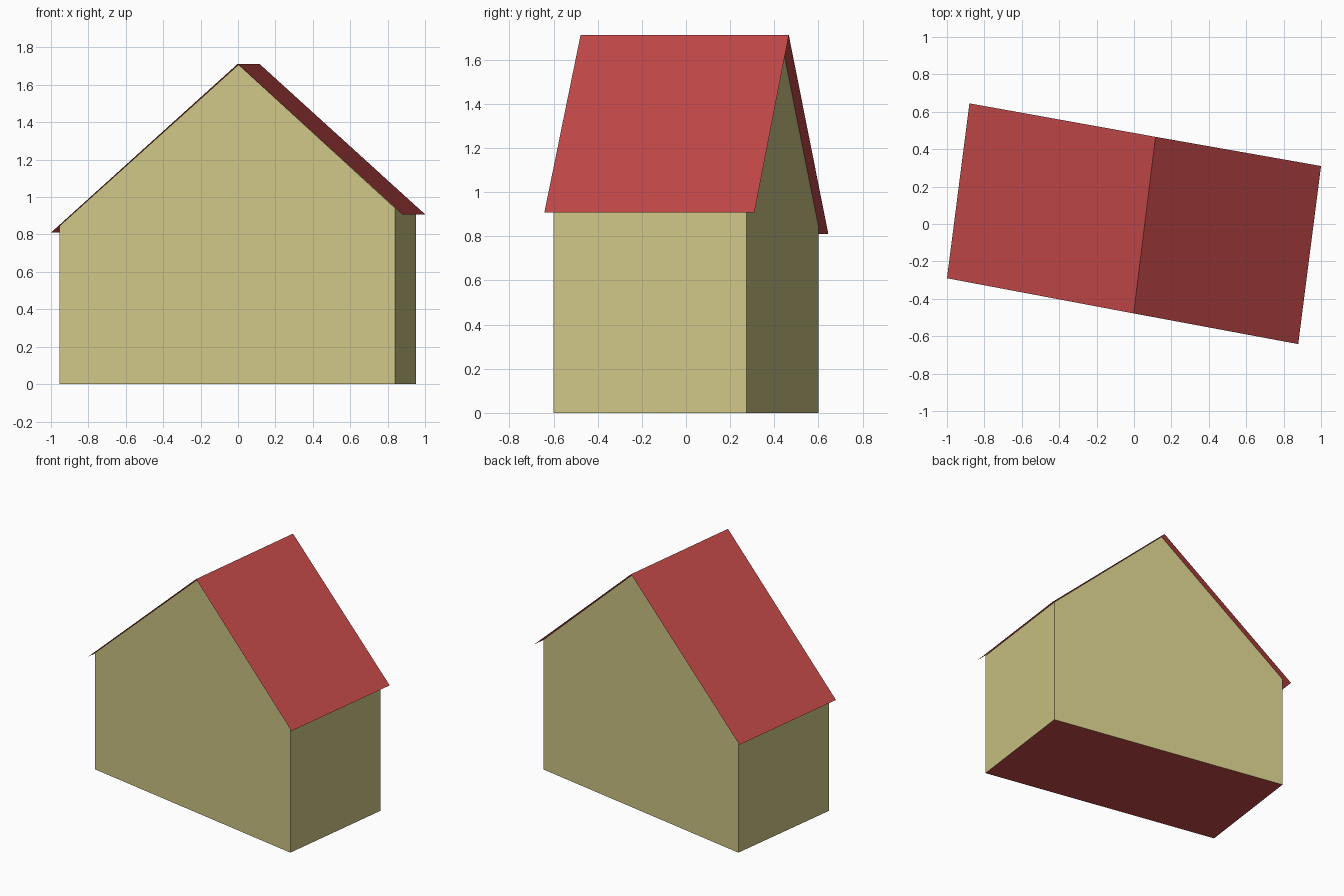
import bpy
import bmesh

cube = bpy.data.objects.get("Cube")
if cube:
    bpy.data.objects.remove(cube, do_unlink=True)


def make_material(name, rgb):
    mat = bpy.data.materials.new(name)
    mat.use_nodes = True
    color = (*rgb, 1.0)
    mat.diffuse_color = color
    mat.node_tree.nodes["Principled BSDF"].inputs["Base Color"].default_value = color
    return mat


def make_part(name, mat, build):
    """Fill a bmesh with build(bm) and link it as one flat-shaded object."""
    bm = bmesh.new()
    build(bm)
    mesh = bpy.data.meshes.new(name)
    bm.to_mesh(mesh)
    bm.free()
    mesh.materials.append(mat)
    obj = bpy.data.objects.new(name, mesh)
    bpy.context.collection.objects.link(obj)
    return obj


def strip(bm, front, back):
    """Join a front and a back profile with quads; return both vertex rows."""
    f = [bm.verts.new(p) for p in front]
    b = [bm.verts.new(p) for p in back]
    for i in range(len(f) - 1):
        bm.faces.new((f[i], f[i + 1], b[i + 1], b[i]))
    return f, b


wall_mat = make_material("khaki wall", (0.62, 0.565, 0.24))
roof_mat = make_material("red roof", (0.55, 0.065, 0.065))

# Skewed footprint and heights of the eaves and ridge
front_right, front_left = (-0.955, -0.275), (0.84, -0.60)
back_right, back_left = (-0.84, 0.60), (0.952, 0.275)
right_top, left_top, ridge = 0.845, 0.94, 1.708


# Walls: two gables and two side walls, open under the roof
def build_walls(bm):
    rows = []
    for r, l, peak in ((front_right, front_left, (0.003, -0.448)),
                       (back_right, back_left, (0.111, 0.428))):
        outline = [(*r, 0), (*l, 0), (*l, left_top), (*peak, ridge), (*r, right_top)]
        rows.append([bm.verts.new(p) for p in outline])
    f, b = rows
    bm.faces.new(f)
    bm.faces.new(b[::-1])
    bm.faces.new((f[1], b[1], b[2], f[2]))
    bm.faces.new((f[0], f[4], b[4], b[0]))


# Floor: one face looking down
def build_floor(bm):
    strip(bm, [(*front_left, 0), (*front_right, 0)],
          [(*back_left, 0), (*back_right, 0)])


# Roof: thin sheet of two slopes, overhanging the walls
def build_roof(bm):
    strip(bm,
          [(-1.0, -0.29, 0.81), (-0.002, -0.478, 1.712), (0.878, -0.642, 0.908)],
          [(-0.88, 0.645, 0.81), (0.115, 0.466, 1.712), (1.0, 0.31, 0.908)])


make_part("walls", wall_mat, build_walls)
make_part("floor", roof_mat, build_floor)
make_part("roof", roof_mat, build_roof)
